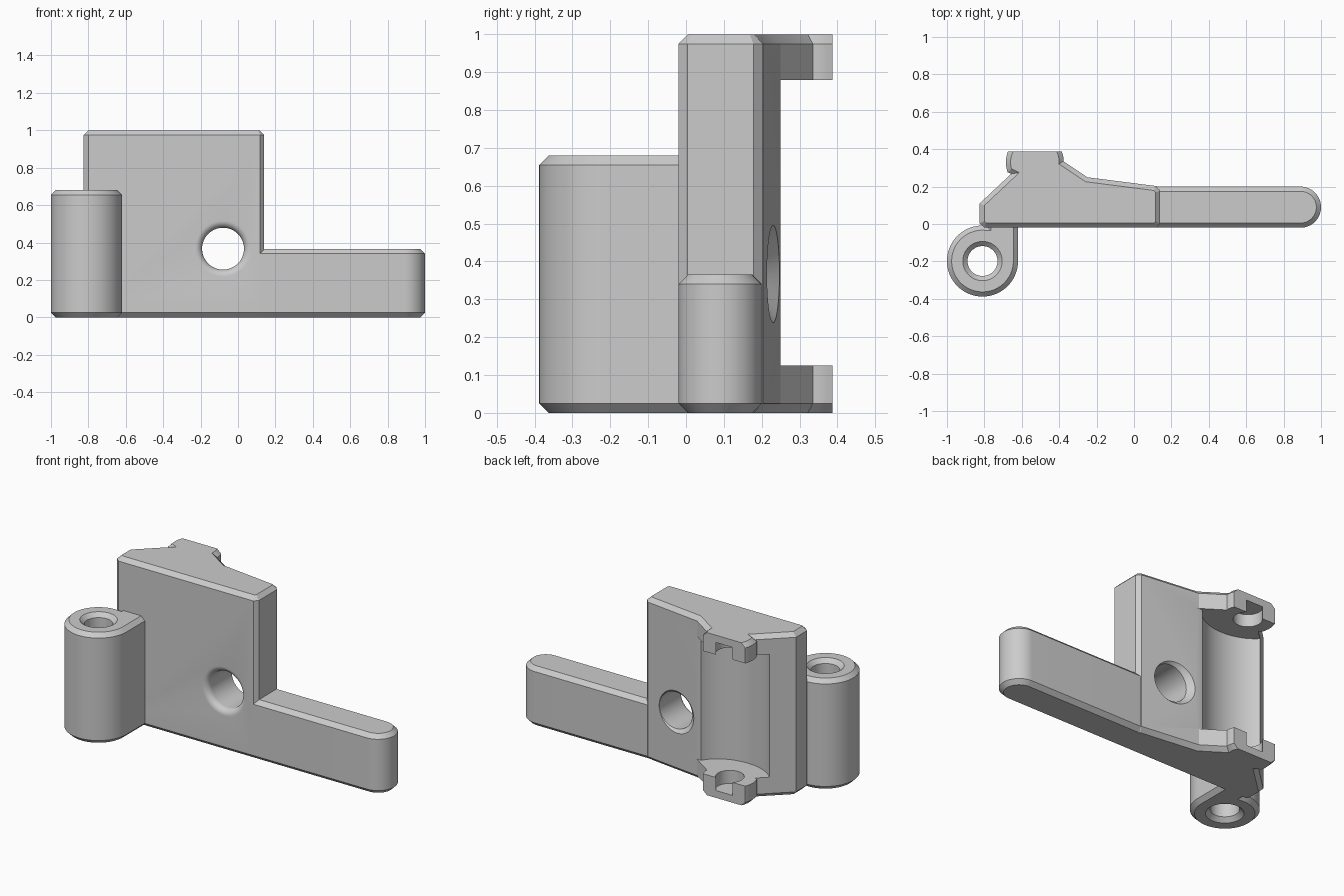
import bpy, bmesh
from math import sin, cos, pi, radians
from mathutils import Vector

if "Cube" in bpy.data.objects:
    bpy.data.objects.remove(bpy.data.objects["Cube"])

grey = bpy.data.materials.new("plain grey")
grey.use_nodes = True
grey.diffuse_color = (0.6, 0.6, 0.6, 1)
grey.node_tree.nodes["Principled BSDF"].inputs["Base Color"].default_value = (0.6, 0.6, 0.6, 1)


def arc(cx, cy, rx, ry, a0, a1, n):
    """Points along an elliptical arc, angles in degrees."""
    steps = [radians(a0 + (a1 - a0) * i / n) for i in range(n + 1)]
    return [(cx + rx * cos(a), cy + ry * sin(a)) for a in steps]


def inset(pts, d):
    """Mitred inward offset of a counter-clockwise outline."""
    out = []
    for i, p in enumerate(pts):
        p = Vector(p)
        e0 = (p - Vector(pts[i - 1])).normalized()
        e1 = (Vector(pts[(i + 1) % len(pts)]) - p).normalized()
        n0, n1 = Vector((-e0.y, e0.x)), Vector((-e1.y, e1.x))
        out.append(p + (n0 + n1) * d / (1 + n0.dot(n1)))
    return out


def stack(name, rings):
    """Closed solid through a stack of rings of equal point count."""
    bm = bmesh.new()
    loops = [[bm.verts.new(co) for co in ring] for ring in rings]
    n = len(loops[0])
    for lo, hi in zip(loops, loops[1:]):
        for i in range(n):
            j = (i + 1) % n
            bm.faces.new((lo[i], lo[j], hi[j], hi[i]))
    bm.faces.new(loops[0][::-1])
    bm.faces.new(loops[-1])
    bmesh.ops.recalc_face_normals(bm, faces=bm.faces)
    mesh = bpy.data.meshes.new(name)
    bm.to_mesh(mesh)
    bm.free()
    mesh.materials.append(grey)
    ob = bpy.data.objects.new(name, mesh)
    bpy.context.collection.objects.link(ob)
    return ob


def prism(name, pts, z0, z1, c=0):
    """Upright prism, with chamfered top and bottom rims if c is set."""
    levels = [(z0, 0), (z1, 0)]
    if c:
        levels = [(z0, c), (z0 + c, 0), (z1 - c, 0), (z1, c)]
    return stack(name, [[(x, y, z) for x, y in (inset(pts, d) if d else pts)]
                        for z, d in levels])


def lathe(name, profile, n=64):
    """Solid of revolution about z from (radius, height) pairs."""
    return stack(name, [[(x, y, z) for x, y in arc(0, 0, r, r, 0, 360, n)[:-1]]
                        for r, z in profile])


def cut(ob, cutter):
    cutter.hide_render = True
    mod = ob.modifiers.new("cut", 'BOOLEAN')
    mod.operation, mod.solver, mod.object = 'DIFFERENCE', 'EXACT', cutter
    bpy.context.view_layer.objects.active = ob
    bpy.ops.object.modifier_apply(modifier=mod.name)
    bpy.data.objects.remove(cutter)


CH = 0.025

# Main block with the rounded lug at the back
body = prism("main_block", [
    (-0.80, -0.02), (0.118, -0.02), (0.14, 0.004), (0.14, 0.178), (0.118, 0.203),
    (-0.25, 0.25)] + [(-0.377, 0.335)]
    + arc(-0.53, 0.33, 0.155, 0.155, 8, 36, 4)
    + arc(-0.53, 0.33, 0.155, 0.155, 144, 200, 7)
    + [(-0.657, 0.268), (-0.825, 0.11), (-0.825, 0.004)], 0, 1, CH)

# Flat back of the lug
cut(body, prism("back_trim", [(-1, 0.387), (0, 0.387), (0, 0.6), (-1, 0.6)], -0.1, 1.1))

# Concave recess that leaves a tab at the top and the bottom
cut(body, prism("recess", arc(-0.51, 0.33, 0.255, 0.2, 204, 336, 32)
                + [(-0.2, 0.25), (-0.2, 0.5), (-0.8, 0.5), (-0.8, 0.25)], 0.125, 0.88))

# Blind keyhole pockets in both tabs, open to the back
cut(body, prism("pockets", arc(-0.53, 0.33, 0.08, 0.08, 130, 410, 32)
                + [(-0.479, 0.5), (-0.581, 0.5)], 0.045, 0.955))

# Through hole, rounded at the front and chamfered at the back
fillet = [(0.15 - 0.038 * sin(i * pi / 16), 0.018 - 0.038 * cos(i * pi / 16)) for i in range(9)]
hole = lathe("cross_hole", [(0.15, -0.05)] + fillet + [(0.112, 0.213), (0.15, 0.251)])
hole.rotation_euler.x = -pi / 2
hole.location = (-0.08, 0, 0.367)
bpy.context.view_layer.update()
cut(body, hole)

# Low arm with a round end
arm = prism("arm", [(0.09, -0.02)] + arc(0.89, 0.09, 0.11, 0.11, -90, 90, 32)
            + [(0.09, 0.2)], 0, 0.365, CH)

# Hinge barrel joined to the front of the block
barrel = prism("hinge_barrel", [(-0.62, 0.05), (-0.79, 0.05)]
               + arc(-0.81, -0.198, 0.19, 0.19, 84, 360, 56), 0, 0.68, CH)
bore = lathe("bore", [(0.125, -0.02), (0.08, CH), (0.08, 0.68 - CH), (0.125, 0.70)])
bore.location = (-0.81, -0.198, 0)
bpy.context.view_layer.update()
cut(barrel, bore)

# Smooth curved faces, keep chamfers crisp
bpy.ops.object.select_all(action='DESELECT')
for ob in (body, arm, barrel):
    ob.select_set(True)
bpy.context.view_layer.objects.active = body
bpy.ops.object.shade_smooth_by_angle(angle=radians(20))
